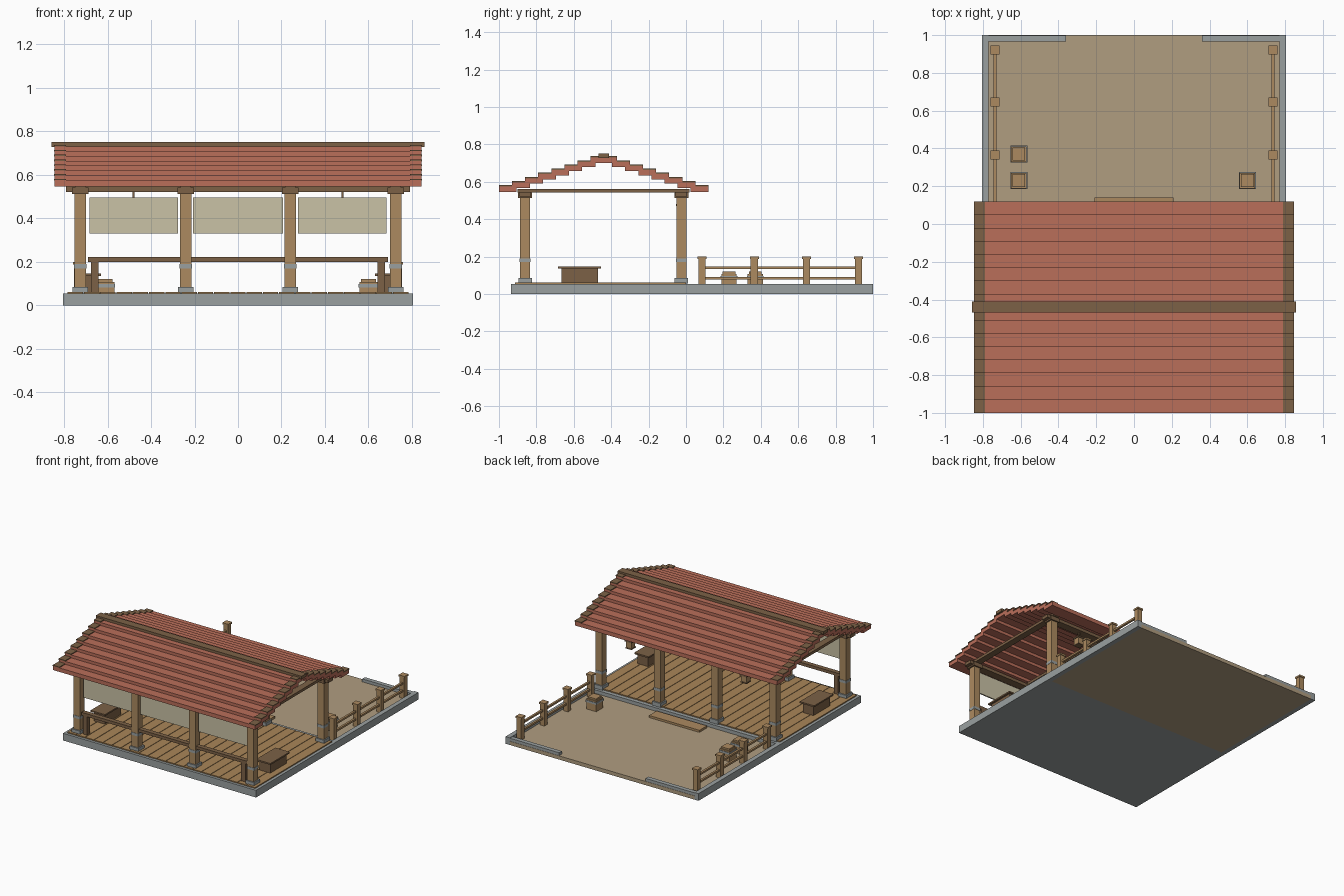
import bpy
import bmesh
from mathutils import Matrix, Vector

old = bpy.data.objects.get("Cube")
if old:
    bpy.data.objects.remove(old, do_unlink=True)


def material(name, rgb):
    # convert 0-255 display colour to linear
    lin = [((c / 255 + 0.055) / 1.055) ** 2.4 for c in rgb] + [1.0]
    m = bpy.data.materials.new(name)
    m.use_nodes = True
    m.diffuse_color = lin
    m.node_tree.nodes["Principled BSDF"].inputs["Base Color"].default_value = lin
    return m


WOOD = material("warm wood", (172, 138, 96))
DECK = material("deck wood", (170, 134, 88))
DARK = material("dark wood", (124, 97, 70))
STONE = material("grey stone", (154, 160, 160))
TILE = material("red tile", (186, 110, 90))
EARTH = material("packed earth", (176, 157, 128))
CLOTH = material("pale blind", (202, 194, 166))


def boxes(name, mat, items):
    """One object from boxes given as (x0, x1, y0, y1, z0, z1)."""
    bm = bmesh.new()
    for x0, x1, y0, y1, z0, z1 in items:
        centre = Vector((x0 + x1, y0 + y1, z0 + z1)) / 2
        size = Matrix.Diagonal((x1 - x0, y1 - y0, z1 - z0, 1))
        bmesh.ops.create_cube(bm, size=1, matrix=Matrix.Translation(centre) @ size)
    mesh = bpy.data.meshes.new(name)
    bm.to_mesh(mesh)
    bm.free()
    mesh.materials.append(mat)
    obj = bpy.data.objects.new(name, mesh)
    bpy.context.collection.objects.link(obj)
    return obj


def square(x, y, w, z0, z1):
    """Upright square block centred on x, y."""
    return (x - w / 2, x + w / 2, y - w / 2, y + w / 2, z0, z1)


def both(items):
    """Items plus their mirror across x = 0."""
    return items + [(-b[1], -b[0]) + tuple(b[2:]) for b in items]


# Ground: stone platform, yard floor and kerbs
boxes("platform", STONE, [(-0.805, 0.805, -0.935, 0.03, 0, 0.054)])
boxes("yard_floor", EARTH, [(-0.77, 0.77, 0.03, 1.0, 0, 0.028)])
boxes("yard_side_kerbs", STONE, both([(0.77, 0.805, 0.03, 1.0, 0, 0.054)]))
boxes("yard_back_kerbs", STONE, both([(0.36, 0.77, 0.965, 0.998, 0.012, 0.05)]))
boxes("step", WOOD, [(-0.21, 0.21, 0.05, 0.14, 0.028, 0.044)])

# Deck planks
count, reach = 21, 0.785
pitch = 2 * reach / count
boxes("deck_planks", DECK, [
    (-reach + i * pitch + 0.002, -reach + (i + 1) * pitch - 0.002, -0.915, 0.0, 0.054, 0.062)
    for i in range(count)])

# Columns with stone feet, bands and capitals
COLS = (-0.725, -0.24, 0.24, 0.725)
ROWS = (-0.86, -0.025)
spots = [(x, y) for x in COLS for y in ROWS]
boxes("columns", WOOD, [square(x, y, 0.054, 0.06, 0.52) for x, y in spots])
boxes("column_feet", STONE, [square(x, y, 0.072, 0.055, 0.085) for x, y in spots])
boxes("column_bands", STONE, [square(x, y, 0.058, 0.17, 0.19) for x, y in spots])
boxes("capitals", DARK, [square(x, y, 0.075, 0.512, 0.542) for x, y in spots])

# Roof beams
boxes("eave_beams", DARK, [(-0.79, 0.79, y - 0.03, y + 0.03, 0.522, 0.546) for y in ROWS])
boxes("tie_beams", DARK, [(x - 0.025, x + 0.025, -0.9, 0.02, 0.542, 0.562) for x in COLS])

# Stepped tile courses with rake boards along the gables
RIDGE = -0.44
courses, rakes = [], []
for i in range(8):
    top = 0.731 - 0.0222 * i
    inner, outer = max(0, 0.07 * i - 0.025), 0.07 * (i + 1)
    for s in (-1, 1):
        y0, y1 = sorted((RIDGE + s * inner, RIDGE + s * outer))
        courses.append((-0.843, 0.843, y0, y1, top - 0.03, top))
        y0, y1 = sorted((RIDGE + s * 0.07 * i, RIDGE + s * outer))
        rakes.append((0.79, 0.846, y0, y1, top - 0.002, top + 0.006))
boxes("roof_tiles", TILE, courses)
boxes("rake_boards", DARK, both(rakes))
boxes("ridge_cap", DARK, [(-0.858, 0.858, RIDGE - 0.029, RIDGE + 0.029, 0.727, 0.75)])

# Front railing and blinds
boxes("front_rail", DARK, [(-0.69, 0.69, -0.88, -0.845, 0.2, 0.222)]
      + both([(0.642, 0.677, -0.88, -0.845, 0.06, 0.222)]))
boxes("blinds", CLOTH, both([(0.275, 0.683, -0.866, -0.856, 0.33, 0.495)])
      + [(-0.207, 0.207, -0.866, -0.856, 0.33, 0.495)])

# Hanging lanterns under the rear beam
boxes("lantern_bodies", WOOD, both([square(0.48, -0.025, 0.046, 0.425, 0.472)]))
boxes("lantern_frames", DARK, both([
    square(0.48, -0.025, 0.058, 0.47, 0.48),
    square(0.48, -0.025, 0.052, 0.418, 0.426),
    square(0.48, -0.025, 0.01, 0.48, 0.525)]))

# Benches on the deck
boxes("bench_bases", DARK, both([(0.645, 0.735, -0.665, -0.47, 0.06, 0.136)]))
boxes("bench_tops", DARK, both([(0.63, 0.75, -0.685, -0.455, 0.135, 0.146)]))

# Banded crates in the yard
CRATES = ((-0.61, 0.37), (-0.61, 0.23), (0.6, 0.23))
boxes("crates", WOOD, [square(x, y, 0.082, 0.02, 0.108) for x, y in CRATES]
      + [square(x, y, 0.068, 0.1, 0.12) for x, y in CRATES])
boxes("crate_bands", STONE, [square(x, y, 0.09, 0.082, 0.097) for x, y in CRATES])

# Yard fences
FENCE_Y = (0.085, 0.365, 0.645, 0.922)
boxes("fence_posts", WOOD, both([square(0.735, y, 0.038, 0.02, 0.19) for y in FENCE_Y]))
boxes("fence_caps", WOOD, both([square(0.735, y, 0.048, 0.187, 0.2) for y in FENCE_Y]))
boxes("fence_rails", WOOD, both([
    (0.727, 0.743, FENCE_Y[0], FENCE_Y[-1], z, z + 0.014) for z in (0.077, 0.134)]))
